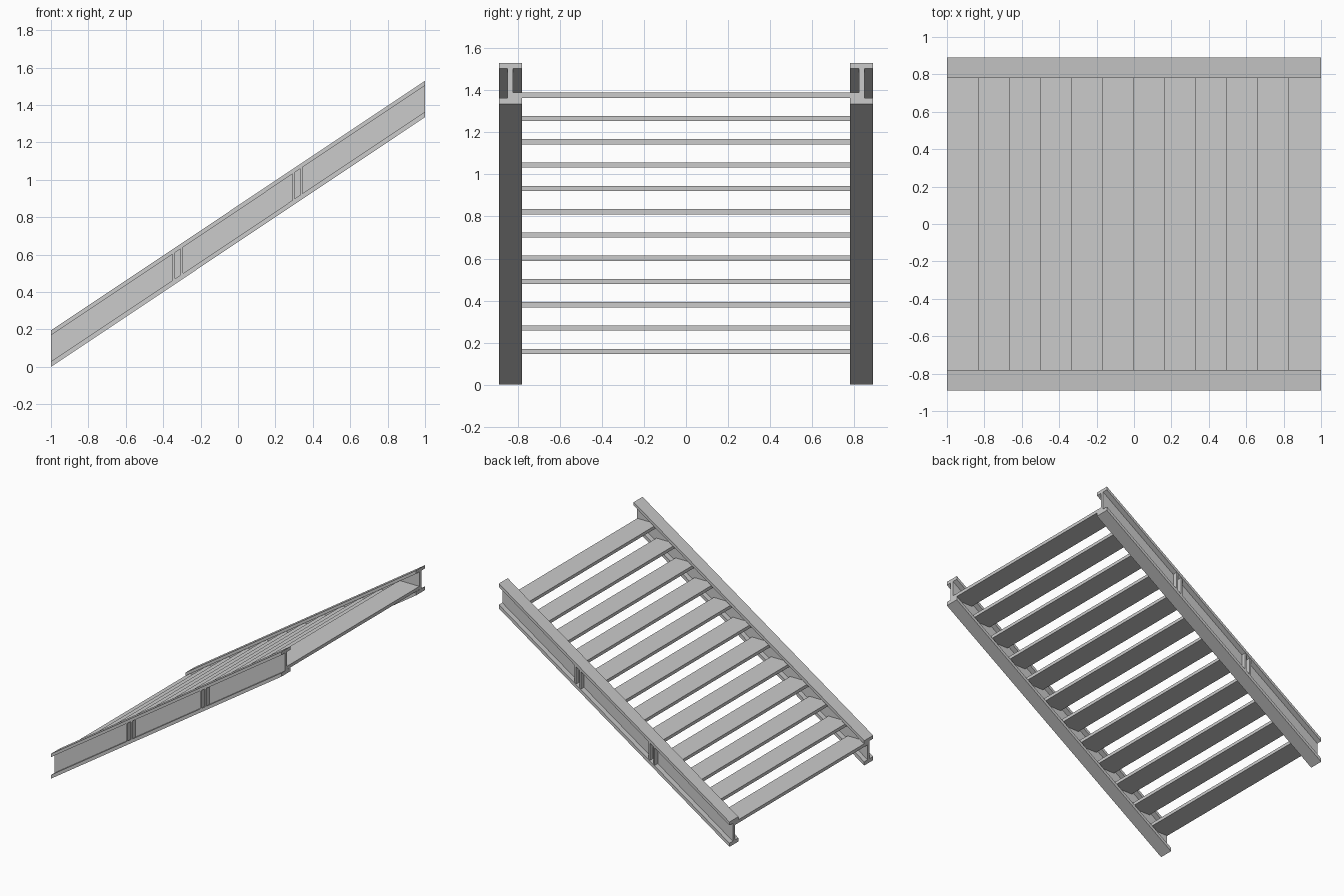
import bpy
import bmesh

if "Cube" in bpy.data.objects:
    bpy.data.objects.remove(bpy.data.objects["Cube"])

SLOPE = 0.6675           # rise per unit of run

steel = bpy.data.materials.new("grey steel")
steel.diffuse_color = (0.6, 0.6, 0.6, 1)
steel.use_nodes = True
steel.node_tree.nodes["Principled BSDF"].inputs["Base Color"].default_value = steel.diffuse_color


def extrude_profile(name, pts, place_a, place_b):
    """Prism between two placements of the same outline."""
    bm = bmesh.new()
    a = [bm.verts.new(place_a(p)) for p in pts]
    b = [bm.verts.new(place_b(p)) for p in pts]
    n = len(pts)
    bm.faces.new(a)
    bm.faces.new(b[::-1])
    for i in range(n):
        j = (i + 1) % n
        bm.faces.new((a[j], a[i], b[i], b[j]))
    bmesh.ops.recalc_face_normals(bm, faces=bm.faces)
    mesh = bpy.data.meshes.new(name)
    bm.to_mesh(mesh)
    bm.free()
    mesh.materials.append(steel)
    obj = bpy.data.objects.new(name, mesh)
    bpy.context.collection.objects.link(obj)
    return obj


# I-beam outline (y, z) with plumb-cut ends
Y_IN, Y_OUT, W_IN, W_OUT = 0.78, 0.89, 0.822, 0.848
H, LOW, HIGH = 0.195, 0.029, 0.169
i_section = [(Y_IN, 0), (Y_OUT, 0), (Y_OUT, LOW), (W_OUT, LOW),
             (W_OUT, HIGH), (Y_OUT, HIGH), (Y_OUT, H), (Y_IN, H),
             (Y_IN, HIGH), (W_IN, HIGH), (W_IN, LOW), (Y_IN, LOW)]

for side, s in (("front", -1), ("back", 1)):
    # sloping side beam
    extrude_profile(side + "_stringer", i_section,
                    lambda p: (-1, s * p[0], p[1]),
                    lambda p: (1, s * p[0], p[1] + 2 * SLOPE))
    # paired upright stiffener plates on the outer face of the web
    for k, cx in enumerate((-0.322, 0.318)):
        for m, off in enumerate((-0.021, 0.021)):
            x0, x1 = cx + off - 0.006, cx + off + 0.006
            outline = [(x, z + (x + 1) * SLOPE) for x, z in
                       ((x0, LOW), (x1, LOW), (x1, HIGH), (x0, HIGH))]
            extrude_profile(f"{side}_stiffener_{2 * k + m + 1}", outline,
                            lambda p: (p[0], s * W_OUT, p[1]),
                            lambda p: (p[0], s * (Y_OUT - 0.004), p[1]))

# flat treads running between the two webs
RUN, DEPTH, THICK = 0.1658, 0.174, 0.025
for i in range(12):
    x, z = -1 + i * RUN, 0.146 + i * RUN * SLOPE
    outline = [(x, z), (x + DEPTH, z), (x + DEPTH, z + THICK), (x, z + THICK)]
    extrude_profile(f"tread_{i + 1}", outline,
                    lambda p: (p[0], -W_IN, p[1]),
                    lambda p: (p[0], W_IN, p[1]))
